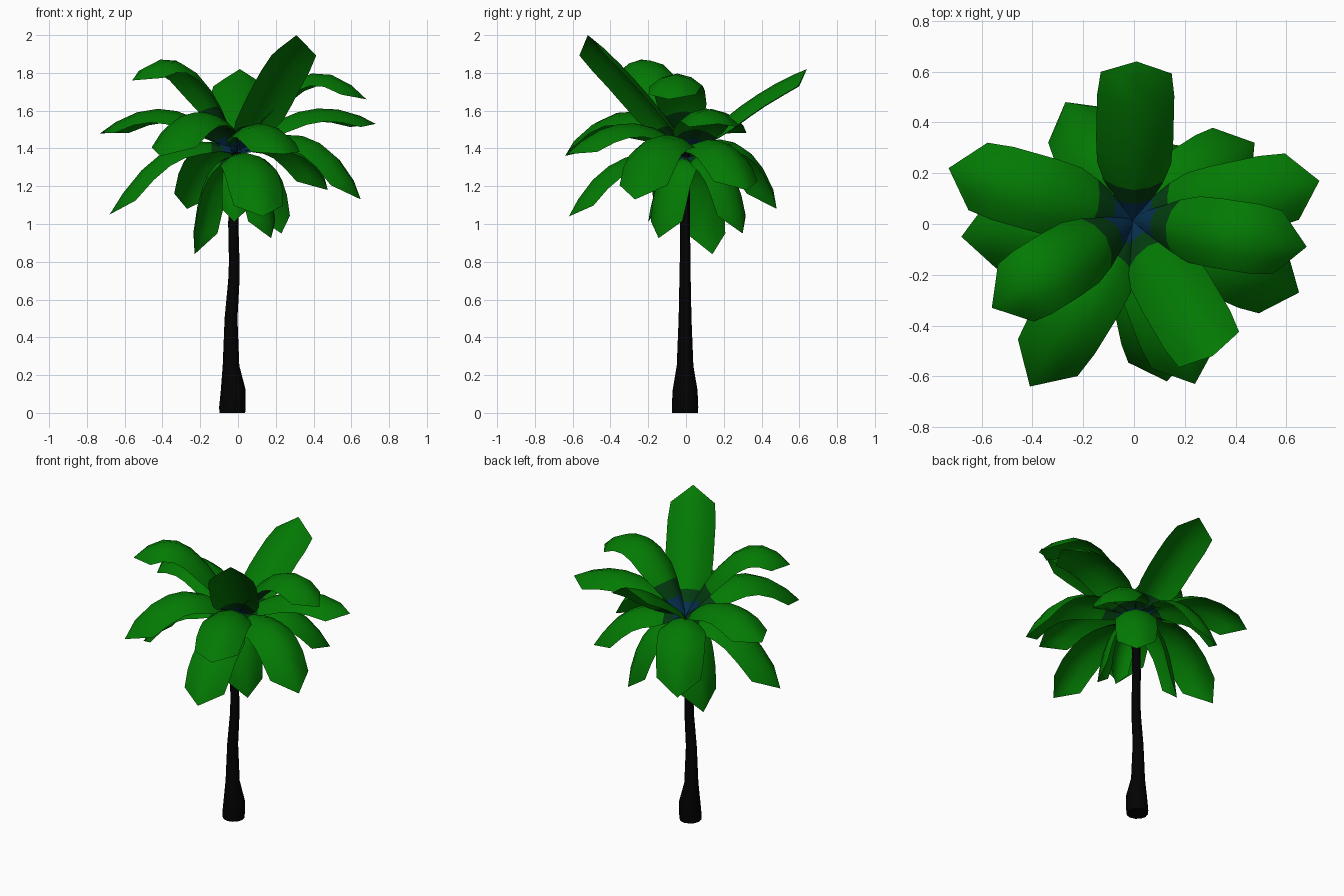
import bpy, bmesh, math
from mathutils import Vector

cube = bpy.data.objects.get("Cube")
if cube:
    bpy.data.objects.remove(cube, do_unlink=True)


def material(name, rgb):
    mat = bpy.data.materials.new(name)
    mat.use_nodes = True
    mat.diffuse_color = (*rgb, 1)
    mat.node_tree.nodes["Principled BSDF"].inputs["Base Color"].default_value = (*rgb, 1)
    return mat


LEAF = material("leaf green", (0.001, 0.195, 0.001))
DARK = material("dark green", (0.001, 0.045, 0.005))
BLUE = material("deep blue", (0.002, 0.03, 0.08))
BARK = material("black bark", (0.0005, 0.0005, 0.0005))


def finish(name, bm, mats, angle=60):
    mesh = bpy.data.meshes.new(name)
    bm.to_mesh(mesh)
    bm.free()
    for mat in mats:
        mesh.materials.append(mat)
    obj = bpy.data.objects.new(name, mesh)
    bpy.context.collection.objects.link(obj)
    bpy.ops.object.select_all(action="DESELECT")
    obj.select_set(True)
    bpy.context.view_layer.objects.active = obj
    bpy.ops.object.shade_smooth_by_angle(angle=math.radians(angle))


# Frond: a curved blade with an arched cross-section and a chevron tip;
# its root is blue, then dark green, then leaf green
PROFILE = [(0, 0.2), (0.1, 0.5), (0.19, 0.78), (0.29, 0.96), (0.44, 1),
           (0.58, 1), (0.73, 1), (0.885, 0.92)]
ACROSS = (-1, -0.55, 0, 0.55, 1)


def frond(name, base, tip, lift, reach, width):
    base, tip = Vector(base), Vector(tip)
    ctrl = base.lerp(tip, reach)
    ctrl.z = lift
    flat = (tip - base).to_2d().normalized()
    side = Vector((-flat.y, flat.x, 0))
    bm = bmesh.new()
    rows = []
    for t, w in PROFILE:
        point = base * (1 - t) ** 2 + ctrl * 2 * t * (1 - t) + tip * t * t
        tangent = ((ctrl - base) * (1 - t) + (tip - ctrl) * t).normalized()
        normal = tangent.cross(side)
        half = width * w
        rows.append([bm.verts.new(point + side * half * u - normal * half * 0.48 * u * u)
                     for u in ACROSS])
    for k, (low, high) in enumerate(zip(rows, rows[1:])):
        for i in range(len(ACROSS) - 1):
            face = bm.faces.new((low[i], high[i], high[i + 1], low[i + 1]))
            face.material_index = max(0, 2 - k)
    end = bm.verts.new(tip)
    for a, b in zip(rows[-1], rows[-1][1:]):
        bm.faces.new((a, end, b))
    bmesh.ops.recalc_face_normals(bm, faces=bm.faces)
    if sum(f.normal.z for f in bm.faces) < 0:
        bmesh.ops.reverse_faces(bm, faces=bm.faces)
    finish(name, bm, (LEAF, DARK, BLUE))


# Crown: tip position, height of the bend, how far out the bend sits, half width
CROWN = (-0.005, 0.015, 1.385)
CROWN_LOW = (-0.005, 0.01, 1.355)
FRONDS = [
    ("upright_front", (0.31, -0.52, 2.0), 1.76, 0.5, 0.15),
    ("upright_back", (0.01, 0.64, 1.82), 1.70, 0.5, 0.152),
    ("left_high", (0.68, -0.09, 1.66), 2.04, 0.5, 0.138),
    ("right_high", (-0.56, -0.33, 1.76), 2.11, 0.5, 0.145),
    ("left_level", (0.73, 0.17, 1.53), 1.75, 0.5, 0.145),
    ("right_level", (-0.73, 0.22, 1.48), 1.78, 0.5, 0.15),
    ("front_right_level", (-0.41, -0.64, 1.36), 1.82, 0.5, 0.15),
    ("front_left_level", (0.24, -0.63, 1.37), 1.69, 0.5, 0.15),
    ("left_low", (0.65, -0.27, 1.13), 1.65, 0.68, 0.15),
    ("right_low", (-0.68, -0.05, 1.05), 1.58, 0.55, 0.15),
    ("front_low", (0.13, -0.62, 1.04), 1.47, 0.68, 0.145),
    ("back_left_low", (0.475, 0.32, 1.18), 1.58, 0.6, 0.15),
    ("back_right_low", (-0.27, 0.48, 1.08), 1.6, 0.65, 0.15),
    ("back_left_hanging", (0.23, 0.30, 0.95), 1.45, 0.8, 0.13),
    ("back_right_hanging", (-0.23, 0.14, 0.84), 1.39, 0.8, 0.13),
    ("front_left_hanging", (0.175, -0.145, 0.925), 1.38, 0.8, 0.12),
    ("front_hanging", (-0.02, -0.2, 1.01), 1.34, 0.8, 0.07),
]
for label, tip, lift, reach, width in FRONDS:
    low = label.endswith("hanging") or label == "front_low"
    frond("frond_" + label, CROWN_LOW if low else CROWN, tip, lift, reach, width)

# Trunk: rings given as height, centre x, radius
RINGS = [(0, -0.03, 0.068), (0.03, -0.03, 0.07), (0.12, -0.025, 0.066), (0.25, -0.037, 0.044),
         (0.5, -0.037, 0.034), (0.7, -0.022, 0.03), (0.8, -0.02, 0.028),
         (1.0, -0.025, 0.027), (1.2, -0.02, 0.027), (1.38, -0.008, 0.025)]
SIDES = 12
bm = bmesh.new()
loops = [[bm.verts.new((x + r * math.cos(math.tau * i / SIDES),
                        -0.005 + r * math.sin(math.tau * i / SIDES), z))
          for i in range(SIDES)] for z, x, r in RINGS]
for low, high in zip(loops, loops[1:]):
    for i in range(SIDES):
        j = (i + 1) % SIDES
        bm.faces.new((low[i], low[j], high[j], high[i]))
bm.faces.new(loops[0][::-1])
bm.faces.new(loops[-1])
finish("trunk", bm, (BARK,), 50)
